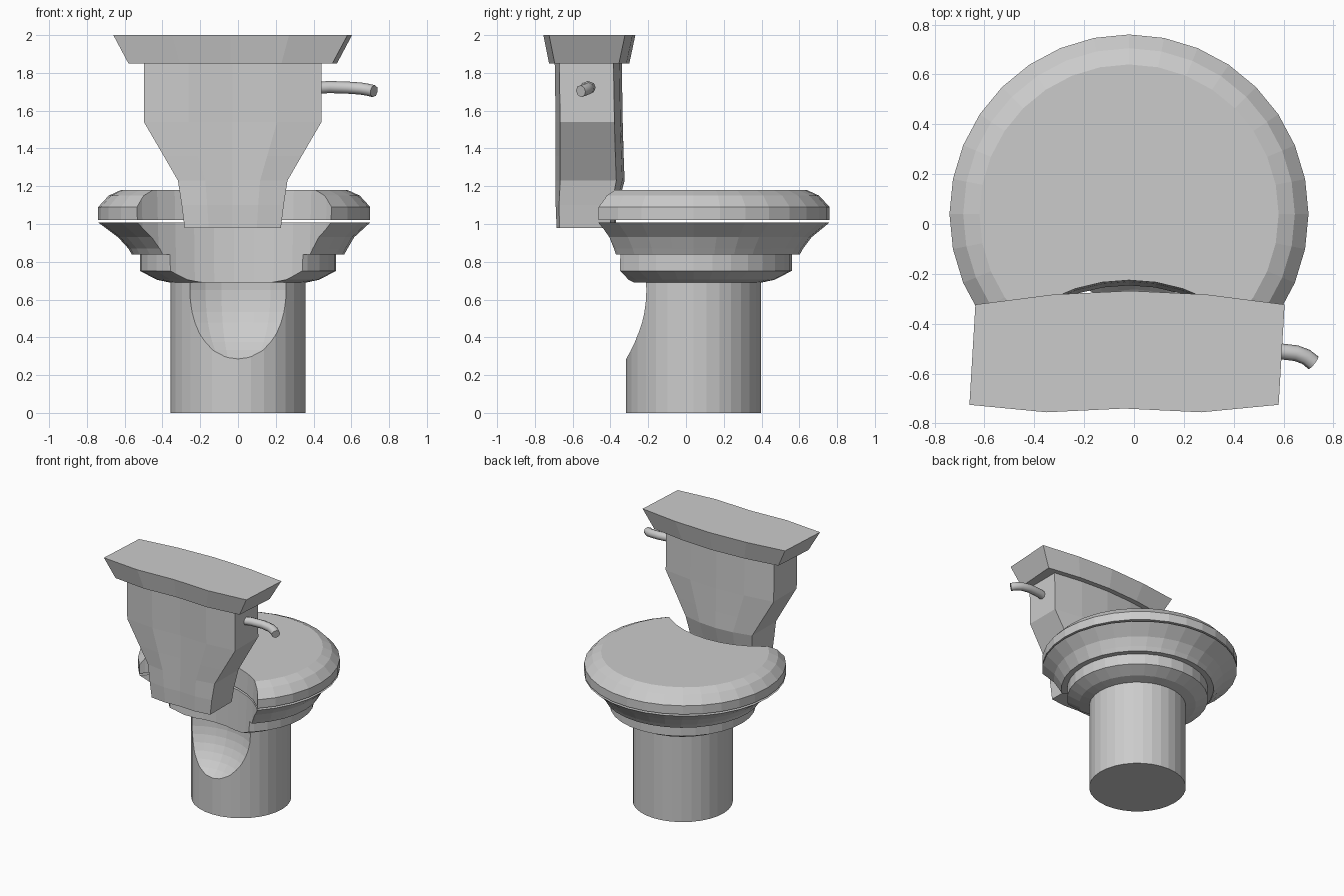
import bpy, bmesh, math

if "Cube" in bpy.data.objects:
    bpy.data.objects.remove(bpy.data.objects["Cube"])

def finish(name, bm):
    bmesh.ops.recalc_face_normals(bm, faces=bm.faces)
    me = bpy.data.meshes.new(name)
    bm.to_mesh(me)
    bm.free()
    ob = bpy.data.objects.new(name, me)
    bpy.context.collection.objects.link(ob)
    return ob

def skin(name, loops):
    """Closed solid through a stack of equal-length point loops."""
    bm = bmesh.new()
    rows = [[bm.verts.new(p) for p in loop] for loop in loops]
    n = len(rows[0])
    for a, b in zip(rows, rows[1:]):
        for i in range(n):
            j = (i + 1) % n
            bm.faces.new((a[i], a[j], b[j], b[i]))
    bm.faces.new(rows[0])
    bm.faces.new(rows[-1])
    return finish(name, bm)

def lathe(name, profile, cy=0.04, n=32):
    """profile: (radius, z, centre x)"""
    return skin(name, [[(cx + r * math.cos(2 * math.pi * i / n),
                         cy + r * math.sin(2 * math.pi * i / n), z)
                        for i in range(n)] for r, z, cx in profile])

def cut(ob, cutter):
    m = ob.modifiers.new("cut", 'BOOLEAN')
    m.operation, m.solver, m.object = 'DIFFERENCE', 'EXACT', cutter
    bpy.context.view_layer.objects.active = ob
    bpy.ops.object.modifier_apply(modifier=m.name)

# Lid, bowl, collar and pedestal
lid = lathe("lid", [(.72, 1.022, -.02), (.72, 1.09, -.02), (.665, 1.15, -.02), (.60, 1.18, -.02)])
bowl = lathe("bowl", [(.562, .838, 0), (.58, .87, 0), (.625, .93, -.01), (.72, 1.008, -.02)])
collar = lathe("collar", [(.36, .69, 0), (.43, .705, 0), (.52, .752, 0), (.52, .838, 0)])
pedestal = lathe("pedestal", [(.357, 0, 0), (.357, .695, 0)])

# Curved notch behind the seat, and scoop in the pedestal
notch = lathe("notch_cutter", [(.67, .6, -.02), (.70, 1.3, -.02)], cy=-.92, n=40)
for part in (lid, bowl, collar):
    cut(part, notch)
bm = bmesh.new()
bmesh.ops.create_uvsphere(bm, u_segments=32, v_segments=24, radius=.45)
bmesh.ops.translate(bm, verts=bm.verts, vec=(0, -.58, .65))
scoop = finish("scoop_cutter", bm)
cut(pedestal, scoop)
for c in (notch, scoop):
    bpy.data.objects.remove(c)

# Tank and its cover share a plan with a bowed front and a wavy back
FRONT = [(-1, -.055), (-.5, -.015), (0, 0), (.5, -.015), (1, -.055)]
BACK = [(1, .03), (.5, 0), (0, .015), (-.5, 0), (-1, .03)]

def plan(z, half, back, front, shear=0, cx=-.028, bow=1):
    return ([(cx + shear + u * half, front + d * bow, z) for u, d in FRONT] +
            [(cx - shear + u * half, back + d * bow, z) for u, d in BACK])

tank = skin("tank", [plan(.98, .255, -.685, -.375, bow=.5),
                     plan(1.1, .27, -.69, -.36, bow=.6),
                     plan(1.23, .29, -.69, -.325, bow=.8),
                     plan(1.36, .365, -.69, -.33, bow=.8),
                     plan(1.54, .47, -.69, -.335, bow=.8),
                     plan(1.85, .47, -.695, -.34, bow=.8)])
cover = skin("tank_cover", [plan(1.85, .54, -.725, -.30, .012),
                            plan(2.0, .62, -.755, -.268, .012)])

# Flush handle
cu = bpy.data.curves.new("handle", 'CURVE')
cu.dimensions = '3D'
cu.bevel_depth, cu.bevel_resolution, cu.use_fill_caps = .032, 2, True
path = [(.42, -.53, 1.72), (.48, -.52, 1.725), (.58, -.51, 1.722),
        (.65, -.518, 1.717), (.69, -.533, 1.71), (.72, -.557, 1.703)]
sp = cu.splines.new('POLY')
sp.points.add(len(path) - 1)
for p, co in zip(sp.points, path):
    p.co = (*co, 1)
bpy.context.collection.objects.link(bpy.data.objects.new("flush_handle", cu))
